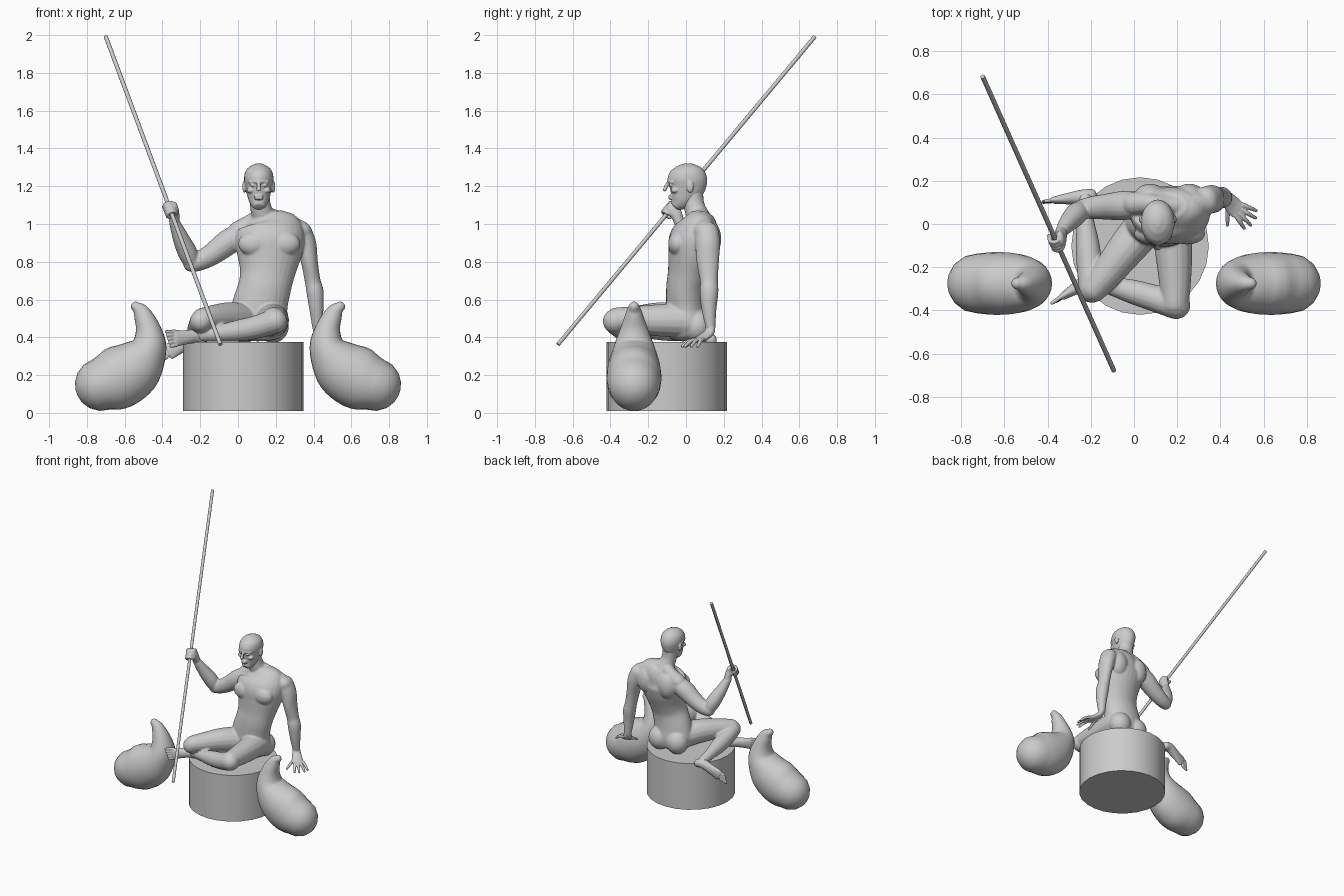
import bpy, bmesh, math
from mathutils import Vector, Matrix


def catmull(p, i, t):
    a, b, c, d = (p[max(0, min(len(p) - 1, i + k))] for k in (-1, 0, 1, 2))
    return [0.5 * (2 * q + (r - o) * t + (2 * o - 5 * q + 4 * r - s) * t * t
                   + (3 * q - o - 3 * r + s) * t ** 3) for o, q, r, s in zip(a, b, c, d)]


def tube(bm, pts, ref=(1, 0, 0), cap=1.0, n=16, sub=5):
    """Loft ellipses (x, y, z, radius along ref, other radius) on a smooth path."""
    pts = [tuple(p) + (p[3],) if len(p) == 4 else tuple(p) for p in pts]
    path = [catmull(pts, i, k / sub) for i in range(len(pts) - 1) for k in range(sub)]
    path.append(list(pts[-1]))
    pos = [Vector(p[:3]) for p in path]
    tan = [(pos[min(i + 1, len(pos) - 1)] - pos[max(i - 1, 0)]).normalized()
           for i in range(len(pos))]
    rows = [(c, t, p[3], p[4]) for c, t, p in zip(pos, tan, path)]

    def dome(row, sign):
        c, t, a, b = row
        r = min(a, b) * cap
        return [(c + t * sign * r * math.sin(w), t, a * math.cos(w), b * math.cos(w))
                for w in (0.4, 0.8, 1.15, 1.45)]
    rows = dome(rows[0], -1)[::-1] + rows + dome(rows[-1], 1)
    rings = []
    for c, t, a, b in rows:
        u = Vector(ref)
        u = (u - t * u.dot(t)).normalized()
        v = t.cross(u)
        rings.append([bm.verts.new(c + u * a * math.cos(k * math.tau / n)
                                   + v * b * math.sin(k * math.tau / n)) for k in range(n)])
    for r, s in zip(rings, rings[1:]):
        for k in range(n):
            bm.faces.new((r[k], r[(k + 1) % n], s[(k + 1) % n], s[k]))
    bm.faces.new(rings[0][::-1])
    bm.faces.new(rings[-1])


def ball(bm, c, r):
    bmesh.ops.create_uvsphere(bm, u_segments=20, v_segments=12, radius=1,
                              matrix=Matrix.Translation(c) @ Matrix.Diagonal((*r, 1)))


def finish(bm, name, voxel=None, smooth=0, sharp=None):
    bmesh.ops.recalc_face_normals(bm, faces=bm.faces)
    me = bpy.data.meshes.new(name)
    bm.to_mesh(me)
    bm.free()
    me.shade_smooth()
    if sharp:
        me.set_sharp_from_angle(angle=math.radians(sharp))
    ob = bpy.data.objects.new(name, me)
    bpy.context.collection.objects.link(ob)
    if voxel:
        m = ob.modifiers.new("fuse", 'REMESH')
        m.mode, m.voxel_size, m.use_smooth_shade = 'VOXEL', voxel, True
        s = ob.modifiers.new("soften", 'SMOOTH')
        s.factor, s.iterations = 0.5, smooth
    return ob


# round pedestal
bm = bmesh.new()
bmesh.ops.create_cone(bm, cap_ends=True, segments=24, radius1=0.318, radius2=0.318,
                      depth=0.365, matrix=Matrix.Translation((0.028, -0.102, 0.193)))
finish(bm, "pedestal", sharp=40)

# long pole
foot, tip = Vector((-0.093, -0.678, 0.362)), Vector((-0.70, 0.682, 1.992))
axis = (tip - foot).normalized()
bm = bmesh.new()
bmesh.ops.create_cone(bm, cap_ends=True, segments=12, radius1=0.011, radius2=0.011,
                      depth=(tip - foot).length,
                      matrix=Matrix.Translation((foot + tip) / 2)
                      @ axis.to_track_quat('Z', 'Y').to_matrix().to_4x4())
finish(bm, "pole", sharp=40)

# curled pods on both sides
for s, name in ((-1, "pod_right"), (1, "pod_left")):
    bm = bmesh.new()
    tube(bm, [(s * 0.725, -0.275, 0.150, 0.138, 0.14), (s * 0.64, -0.275, 0.182, 0.145, 0.165),
              (s * 0.545, -0.275, 0.245, 0.138, 0.152), (s * 0.475, -0.275, 0.345, 0.11, 0.1),
              (s * 0.475, -0.275, 0.44, 0.075, 0.068), (s * 0.51, -0.275, 0.53, 0.043, 0.045),
              (s * 0.54, -0.275, 0.562, 0.027, 0.027)], ref=(0, 1, 0), n=24)
    finish(bm, name)

# torso, arms and legs
bm = bmesh.new()
tube(bm, [(0.11, 0.01, 0.41, 0.13, 0.10), (0.11, 0.005, 0.47, 0.158, 0.112),
          (0.115, 0.0, 0.56, 0.148, 0.106), (0.14, 0.0, 0.66, 0.14, 0.105),
          (0.155, 0.015, 0.74, 0.146, 0.112), (0.165, 0.035, 0.84, 0.172, 0.13),
          (0.167, 0.047, 0.92, 0.185, 0.135), (0.163, 0.07, 0.985, 0.17, 0.105),
          (0.15, 0.08, 1.03, 0.11, 0.075)], cap=0.3, n=28)
tube(bm, [(0.145, 0.08, 1.00, 0.07), (0.12, 0.045, 1.09, 0.056), (0.11, 0.035, 1.17, 0.056)])
for x in (0.335, 0.0):                                    # trapezius, chest, back
    side = 1 if x > 0.1 else -1
    tube(bm, [(0.14, 0.075, 1.05, 0.045), (0.165 + side * 0.1, 0.095, 1.0, 0.05),
              (x, 0.095, 0.96, 0.055)])
    ball(bm, (0.165 + side * 0.08, -0.045, 0.895), (0.085, 0.05, 0.065))
    ball(bm, (0.165 + side * 0.09, 0.125, 0.92), (0.075, 0.062, 0.1))
    ball(bm, (0.11 + side * 0.075, 0.06, 0.46), (0.085, 0.08, 0.09))
# left arm, propped down
tube(bm, [(0.335, 0.11, 0.955, 0.058, 0.065), (0.36, 0.115, 0.89, 0.056, 0.066),
          (0.378, 0.115, 0.80, 0.045, 0.06), (0.395, 0.122, 0.70, 0.042, 0.048),
          (0.408, 0.122, 0.64, 0.046, 0.05), (0.415, 0.122, 0.55, 0.038, 0.04),
          (0.42, 0.13, 0.45, 0.027, 0.026)])
# right arm, raised
tube(bm, [(0.015, 0.09, 0.945, 0.06), (-0.05, 0.085, 0.905, 0.068), (-0.13, 0.08, 0.845, 0.06),
          (-0.20, 0.075, 0.805, 0.052), (-0.245, 0.068, 0.79, 0.045)], ref=(0, 1, 0))
tube(bm, [(-0.242, 0.068, 0.79, 0.043), (-0.268, 0.045, 0.85, 0.052),
          (-0.305, 0.005, 0.93, 0.043), (-0.34, -0.04, 1.02, 0.027)])
# left leg, shin folded under
tube(bm, [(0.175, 0.0, 0.49, 0.095), (0.185, -0.15, 0.49, 0.085),
          (0.19, -0.28, 0.492, 0.073), (0.19, -0.365, 0.495, 0.064)])
tube(bm, [(0.195, -0.375, 0.485, 0.066), (0.10, -0.345, 0.455, 0.062),
          (0.0, -0.315, 0.435, 0.057), (-0.11, -0.285, 0.42, 0.043),
          (-0.205, -0.265, 0.41, 0.034)], ref=(0, 0, 1))
# right leg, shin folded back
tube(bm, [(0.05, -0.01, 0.48, 0.095), (-0.04, -0.12, 0.50, 0.087),
          (-0.13, -0.235, 0.50, 0.072), (-0.185, -0.30, 0.495, 0.062)], ref=(0, 0, 1))
tube(bm, [(-0.195, -0.305, 0.485, 0.06), (-0.205, -0.20, 0.455, 0.06),
          (-0.215, -0.09, 0.435, 0.055), (-0.225, 0.02, 0.42, 0.04),
          (-0.225, 0.115, 0.40, 0.033)], ref=(0, 0, 1))
finish(bm, "body", voxel=0.006, smooth=8)

# head
bm = bmesh.new()
tube(bm, [(0.11, -0.058, 1.093, 0.03, 0.026), (0.11, -0.033, 1.12, 0.05, 0.056),
          (0.11, -0.01, 1.16, 0.063, 0.084), (0.11, 0.004, 1.20, 0.072, 0.1),
          (0.11, 0.008, 1.24, 0.078, 0.105), (0.11, 0.01, 1.28, 0.07, 0.09),
          (0.11, 0.01, 1.305, 0.047, 0.06), (0.11, 0.01, 1.317, 0.02, 0.03)], cap=0.2, n=28)
tube(bm, [(0.11, -0.092, 1.222, 0.009), (0.11, -0.105, 1.20, 0.01),
          (0.11, -0.112, 1.182, 0.014, 0.01)])             # nose
tube(bm, [(0.065, -0.072, 1.222, 0.01), (0.11, -0.09, 1.226, 0.011),
          (0.155, -0.072, 1.222, 0.01)], ref=(0, 0, 1))    # brow
for z in (1.147, 1.135):                                   # lips
    ball(bm, (0.11, -0.082, z), (0.025, 0.012, 0.007))
for s in (-1, 1):
    ball(bm, (0.11 + s * 0.077, 0.022, 1.197), (0.01, 0.019, 0.032))
    ball(bm, (0.11 + s * 0.032, -0.078, 1.205), (0.014, 0.012, 0.008))
    ball(bm, (0.11 + s * 0.042, -0.058, 1.178), (0.022, 0.022, 0.016))
finish(bm, "head", voxel=0.004, smooth=3)

# right hand gripping the pole
bm = bmesh.new()
grip = foot + (tip - foot) * 0.437
side = axis.cross((0, 0, 1)).normalized()
up = side.cross(axis)
palm = grip + Vector((0.022, 0.02, 0.0))
tube(bm, [(-0.337, -0.036, 1.01, 0.027), (*((Vector((-0.337, -0.036, 1.02)) + palm) / 2), 0.032, 0.026),
          (*palm, 0.038, 0.022), (*(palm + Vector((-0.005, 0, 0.025))), 0.034, 0.018)], ref=axis)
for k in range(4):
    c = grip + axis * (0.03 - 0.02 * k)
    tube(bm, [(*(c + (side * math.cos(w) + up * math.sin(w)) * 0.025), 0.0105)
              for w in (0.2, 1.1, 2.0, 2.9, 3.8, 4.5)], ref=axis, n=10)
tube(bm, [(*(palm + up * -0.01), 0.013), (*(grip - up * 0.028 + axis * 0.015), 0.011),
          (*(grip - side * 0.02 - up * 0.02 + axis * 0.04), 0.009)], ref=axis, n=10)
finish(bm, "right_hand", voxel=0.004, smooth=2)

# left hand with spread fingers
bm = bmesh.new()
tube(bm, [(0.42, 0.131, 0.46, 0.026, 0.024), (0.428, 0.122, 0.425, 0.032, 0.022),
          (0.455, 0.09, 0.40, 0.04, 0.018), (0.482, 0.062, 0.388, 0.042, 0.014)], ref=(0.7, 0.7, 0))
for base, end in (((0.505, 0.088), (0.565, 0.062)), ((0.498, 0.065), (0.562, 0.028)),
                  ((0.487, 0.05), (0.54, -0.005)), ((0.468, 0.042), (0.51, -0.02)),
                  ((0.435, 0.09), (0.432, -0.005))):
    mid = [(a + b) / 2 for a, b in zip(base, end)]
    tube(bm, [(*base, 0.39, 0.011), (*mid, 0.378, 0.0105), (*end, 0.352, 0.008)],
         ref=(0.6, 0.6, 0.5), n=10)
finish(bm, "left_hand", voxel=0.004, smooth=2)


def make_foot(name, heel, ankle, ball_at, toe, wide):
    heel, ankle, b, t, w = (Vector(p) for p in (heel, ankle, ball_at, toe, wide))
    bm = bmesh.new()
    tube(bm, [(*heel, 0.03, 0.028), (*ankle, 0.036, 0.034), (*((ankle + b) / 2), 0.038, 0.027),
              (*b, 0.045, 0.017)], ref=w, cap=0.8)
    for k in range(5):
        o = w * (0.036 - 0.018 * k)
        end = t + o * 1.1 + (b - t) * 0.09 * k
        tube(bm, [(*(b + o), 0.011), (*((b + end) / 2 + o / 2), 0.0095), (*end, 0.009)],
             ref=w, n=10)
    finish(bm, name, voxel=0.004, smooth=3)


make_foot("left_foot", (-0.185, -0.255, 0.385), (-0.225, -0.27, 0.405),
          (-0.33, -0.335, 0.395), (-0.375, -0.365, 0.39), (-0.1, 0.0, 1.0))
make_foot("right_foot", (-0.195, 0.135, 0.385), (-0.24, 0.125, 0.385),
          (-0.365, 0.11, 0.325), (-0.425, 0.102, 0.30), (0.42, 0.1, 0.9))
